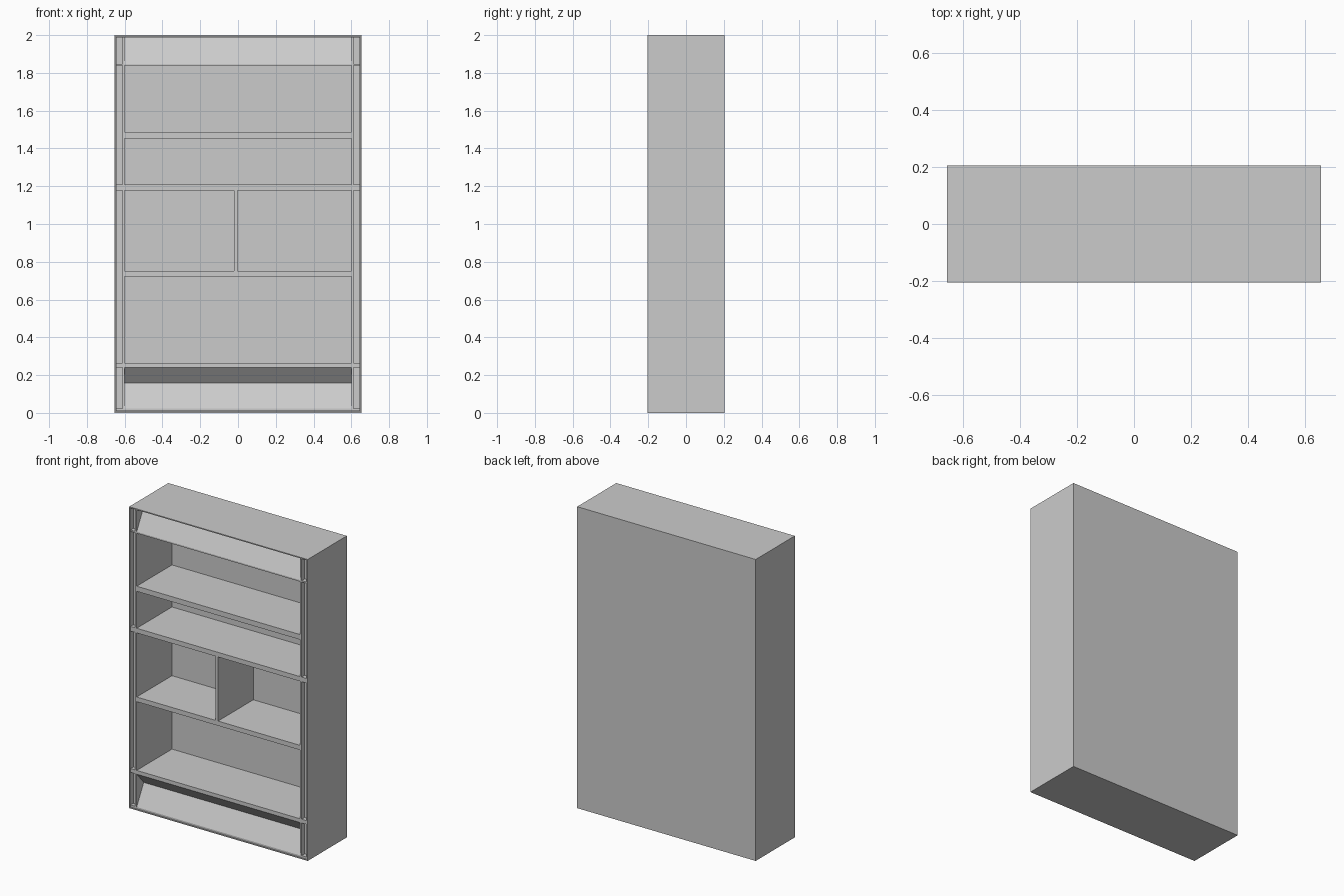
import bpy, bmesh
from mathutils import Vector

if "Cube" in bpy.data.objects:
    bpy.data.objects.remove(bpy.data.objects["Cube"])

W, D, H = 0.655, 0.205, 2.0      # half width, half depth, height
WALL = 0.01                      # outer skin thickness
FRONT, BACK = -D, 0.165          # front plane, inside face of the back
INNER = 0.60                     # half width of the openings
SKIN = W - WALL


def prism(name, pts, axis, length):
    """Extrude a closed polygon of 3D points along an axis."""
    bm = bmesh.new()
    face = bm.faces.new([bm.verts.new(p) for p in pts])
    res = bmesh.ops.extrude_face_region(bm, geom=[face])
    verts = [v for v in res["geom"] if isinstance(v, bmesh.types.BMVert)]
    bmesh.ops.translate(bm, verts=verts, vec=Vector(axis) * length)
    return finish(name, bm)


def finish(name, bm):
    bmesh.ops.recalc_face_normals(bm, faces=bm.faces)
    mesh = bpy.data.meshes.new(name)
    bm.to_mesh(mesh)
    bm.free()
    obj = bpy.data.objects.new(name, mesh)
    bpy.context.collection.objects.link(obj)
    return obj


def board(name, x0, x1, z0, z1):
    """Full-depth board given by its front rectangle."""
    pts = [(x0, FRONT, z0), (x1, FRONT, z0), (x1, FRONT, z1), (x0, FRONT, z1)]
    return prism(name, pts, (0, 1, 0), BACK - FRONT)


def profile_block(name, yz):
    """Side profile extruded across the opening."""
    return prism(name, [(-INNER, y, z) for y, z in yz], (1, 0, 0), 2 * INNER)


# Outer carcass: open-fronted box with thin rim and thick back
bm = bmesh.new()
bmesh.ops.create_cube(bm, size=1)
for v in bm.verts:
    v.co = Vector((v.co.x * 2 * W, v.co.y * 2 * D, (v.co.z + 0.5) * H))
front = min(bm.faces, key=lambda f: f.calc_center_median().y)
bmesh.ops.inset_region(bm, faces=[front], thickness=WALL)
res = bmesh.ops.extrude_discrete_faces(bm, faces=[front])
bmesh.ops.translate(bm, verts=res["faces"][0].verts, vec=(0, BACK - FRONT, 0))
finish("carcass", bm)

# Full-width shelves that also cross the side channels
for name, z0, z1 in (("lower_shelf", 0.24, 0.265),
                     ("middle_shelf", 1.177, 1.208),
                     ("upper_rail", 1.838, 1.848)):
    board(name, -SKIN, SKIN, z0, z1)

# Shelves held between the inner sides, and the central divider
board("divided_shelf", -INNER, INNER, 0.721, 0.752)
board("top_shelf", -INNER, INNER, 1.453, 1.487)
board("divider", -0.022, -0.003, 0.752, 1.177)

# Side posts with a shallow front channel, one per bay, mirrored
bays = ((WALL, 0.24), (0.265, 1.177), (1.208, 1.838), (1.848, H - WALL))
lip, groove = 0.611, FRONT + 0.03
section = [(INNER, FRONT), (lip, FRONT), (lip, groove),
           (SKIN, groove), (SKIN, BACK), (INNER, BACK)]
for side, s in (("left", -1), ("right", 1)):
    for i, (z0, z1) in enumerate(bays):
        prism(f"{side}_post_{i + 1}", [(s * x, y, z0) for x, y in section],
              (0, 0, 1), z1 - z0)
    # channel floor strip at the bottom
    prism(f"{side}_channel_foot",
          [(s * x, y, WALL) for x, y in ((lip, FRONT), (SKIN, FRONT),
                                         (SKIN, groove), (lip, groove))],
          (0, 0, 1), 0.014)

# Plinth with V-shaped recess
profile_block("plinth", [(FRONT, WALL), (FRONT, 0.022), (FRONT + 0.074, 0.157),
                         (FRONT, 0.24), (BACK, 0.24), (BACK, WALL)])

# Header panel sloping back towards the top
profile_block("header", [(FRONT, 1.848), (FRONT + 0.076, H - WALL),
                         (BACK, H - WALL), (BACK, 1.848)])
